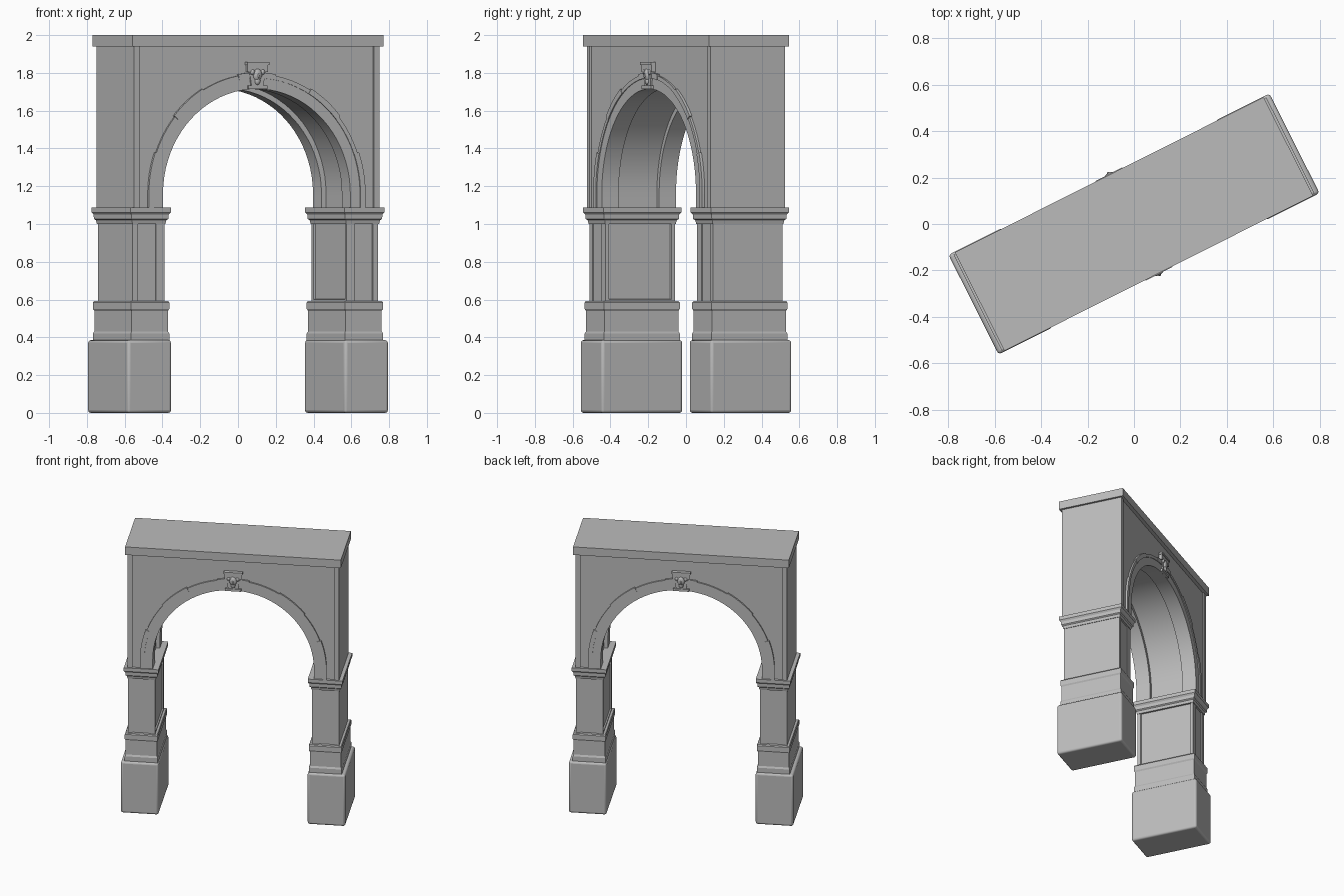
import bpy, bmesh, math
from mathutils import Matrix, Vector

cube = bpy.data.objects.get("Cube")
if cube:
    bpy.data.objects.remove(cube, do_unlink=True)

TURN = Matrix.Rotation(math.radians(26.7), 4, 'Z')   # the gateway stands at an angle
SPRING, CENTRE = 1.08, 1.16

stone = bpy.data.materials.new("grey stone")
stone.use_nodes = True
stone.diffuse_color = (0.5, 0.5, 0.5, 1)
stone.node_tree.nodes["Principled BSDF"].inputs["Base Color"].default_value = (0.5, 0.5, 0.5, 1)


def finish(name, bm, bevel=0.0, smooth=False):
    bmesh.ops.recalc_face_normals(bm, faces=bm.faces)
    bm.transform(TURN)
    mesh = bpy.data.meshes.new(name)
    bm.to_mesh(mesh)
    bm.free()
    mesh.materials.append(stone)
    obj = bpy.data.objects.new(name, mesh)
    bpy.context.collection.objects.link(obj)
    if bevel:
        mod = obj.modifiers.new("soft edges", 'BEVEL')
        mod.width, mod.segments = bevel, 3
    if smooth:
        bpy.ops.object.select_all(action='DESELECT')
        obj.select_set(True)
        bpy.context.view_layer.objects.active = obj
        bpy.ops.object.shade_smooth_by_angle(angle=math.radians(25))
    return obj


def extrude(points, step):
    """Solid from a flat outline moved along a vector."""
    bm = bmesh.new()
    face = bm.faces.new([bm.verts.new(p) for p in points])
    out = bmesh.ops.extrude_face_region(bm, geom=[face])
    verts = [g for g in out["geom"] if isinstance(g, bmesh.types.BMVert)]
    bmesh.ops.translate(bm, verts=verts, vec=step)
    bmesh.ops.recalc_face_normals(bm, faces=bm.faces)
    return bm


def slab(name, outline, v0, v1, smooth=False):
    """Upright slab with an outline in the plane of the gateway."""
    return finish(name, extrude([(u, v0, z) for u, z in outline], (0, v1 - v0, 0)), smooth=smooth)


def box(name, u0, u1, v0, v1, z0, z1, bevel=0.0):
    return slab_box(name, [(u0, z0), (u1, z0), (u1, z1), (u0, z1)], v0, v1, bevel)


def slab_box(name, outline, v0, v1, bevel):
    return finish(name, extrude([(u, v0, z) for u, z in outline], (0, v1 - v0, 0)), bevel, bevel > 0)


def arc(r, a0=0, a1=180, n=40):
    return [(r * math.cos(math.radians(a0 + (a1 - a0) * i / n)),
             CENTRE + r * math.sin(math.radians(a0 + (a1 - a0) * i / n))) for i in range(n + 1)]


def stilted(r):
    return [(r, SPRING)] + arc(r) + [(-r, SPRING)]


def ring(r0, r1):
    return stilted(r1) + stilted(r0)[::-1]


def moulding(name, side, profile):
    """Stacked rectangles around the shaft; profile holds (height, overhang)."""
    bm = bmesh.new()
    loops = []
    for z, d in profile:
        a, b, v = side * (0.54 - d), side * (0.727 + d), 0.205 + d
        loops.append([bm.verts.new(p) for p in ((a, -v, z), (b, -v, z), (b, v, z), (a, v, z))])
    for lo, hi in zip(loops, loops[1:]):
        for i in range(4):
            j = (i + 1) % 4
            bm.faces.new((lo[i], lo[j], hi[j], hi[i]))
    bm.faces.new(loops[0])
    bm.faces.new(loops[-1])
    return finish(name, bm)


def ball(name, u, v, z, ru, rv, rz):
    bm = bmesh.new()
    bmesh.ops.create_icosphere(bm, subdivisions=2, radius=1)
    bm.transform(Matrix.Translation((u, v, z)) @ Matrix.Diagonal((ru, rv, rz, 1)))
    return finish(name, bm, smooth=True)


# Upper wall: recessed middle of the vault between two outer faces
def wall(r):
    return [(-0.722, SPRING), (-0.722, 1.95), (0.722, 1.95), (0.722, SPRING)] + stilted(r)


slab("wall_core", wall(0.582), -0.12, 0.12, True)
box("cornice", -0.743, 0.743, -0.237, 0.237, 1.94, 2.0)

for face, s in (("front", -1), ("back", 1)):
    slab(face + "_wall", wall(0.555), s * 0.12, s * 0.212, True)
    # Archivolt with a raised rim in blocks of uneven size
    slab(face + "_archivolt", ring(0.555, 0.628), s * 0.21, s * 0.22, True)
    for k in range(9):
        r = 0.642 if k % 2 == 0 else 0.634
        a0, a1 = k * 20, k * 20 + 20
        outline = arc(r, a0, a1, 6) + arc(0.612, a1, a0, 6)
        slab(face + "_arch_rim", outline, s * 0.21, s * (0.227 if k % 2 == 0 else 0.224), True)
    for side in (-1, 1):
        box(face + "_rim_foot", side * 0.612, side * 0.642, s * 0.21, s * 0.227, SPRING, CENTRE)
    # Keystone with carved head
    key = [(-0.035, 1.73), (0.035, 1.73), (0.048, 1.81), (-0.048, 1.81)]
    slab(face + "_keystone", key, s * 0.2, s * 0.23)
    box(face + "_keystone_foot", -0.055, 0.055, s * 0.2, s * 0.236, 1.715, 1.732)
    box(face + "_keystone_cap", -0.06, 0.06, s * 0.2, s * 0.234, 1.805, 1.843)
    box(face + "_keystone_top", -0.065, 0.065, s * 0.2, s * 0.24, 1.843, 1.857)
    ball(face + "_carved_head", 0, s * 0.23, 1.79, 0.026, 0.016, 0.034)
    ball(face + "_carved_beard", 0, s * 0.23, 1.758, 0.016, 0.012, 0.022)
    ball(face + "_carved_nose", 0, s * 0.244, 1.785, 0.006, 0.007, 0.012)
    for side in (-1, 1):
        ball(face + "_carved_curl", side * 0.03, s * 0.228, 1.805, 0.014, 0.012, 0.016)

for label, side in (("left", 1), ("right", -1)):
    # Corner strip of the upper wall
    box(label + "_corner_strip", side * 0.694, side * 0.728, -0.222, 0.222, SPRING, 1.945)
    # Rounded foot block
    box(label + "_base_block", side * 0.513, side * 0.7725, -0.24, 0.24, 0, 0.385, 0.014)
    # Plinth and capital
    moulding(label + "_plinth", side, [(0.38, 0.02), (0.42, 0.02), (0.432, 0.014), (0.54, 0.014),
                                       (0.55, 0.02), (0.585, 0.02), (0.592, 0.015)])
    moulding(label + "_capital", side, [(1.0, 0.004), (1.02, 0.008), (1.027, 0.016), (1.05, 0.017),
                                        (1.062, 0.026), (1.088, 0.026)])
    # Shaft with shallow channels front and back and a sunken inner panel
    half = [(0.54, 0.205), (0.588, 0.205), (0.588, 0.197), (0.696, 0.197), (0.696, 0.205), (0.727, 0.205)]
    plan = half + [(u, -v) for u, v in reversed(half)]
    bm = extrude([(side * u, v, 0.58) for u, v in plan], (0, 0, 0.45))
    inner = [f for f in bm.faces if f.normal.dot(Vector((-side, 0, 0))) > 0.9
             and abs(f.calc_center_median().x) < 0.545]
    bmesh.ops.inset_region(bm, faces=inner, thickness=0.028)
    bmesh.ops.inset_region(bm, faces=inner, thickness=0.006, depth=-0.01)
    finish(label + "_shaft", bm)
